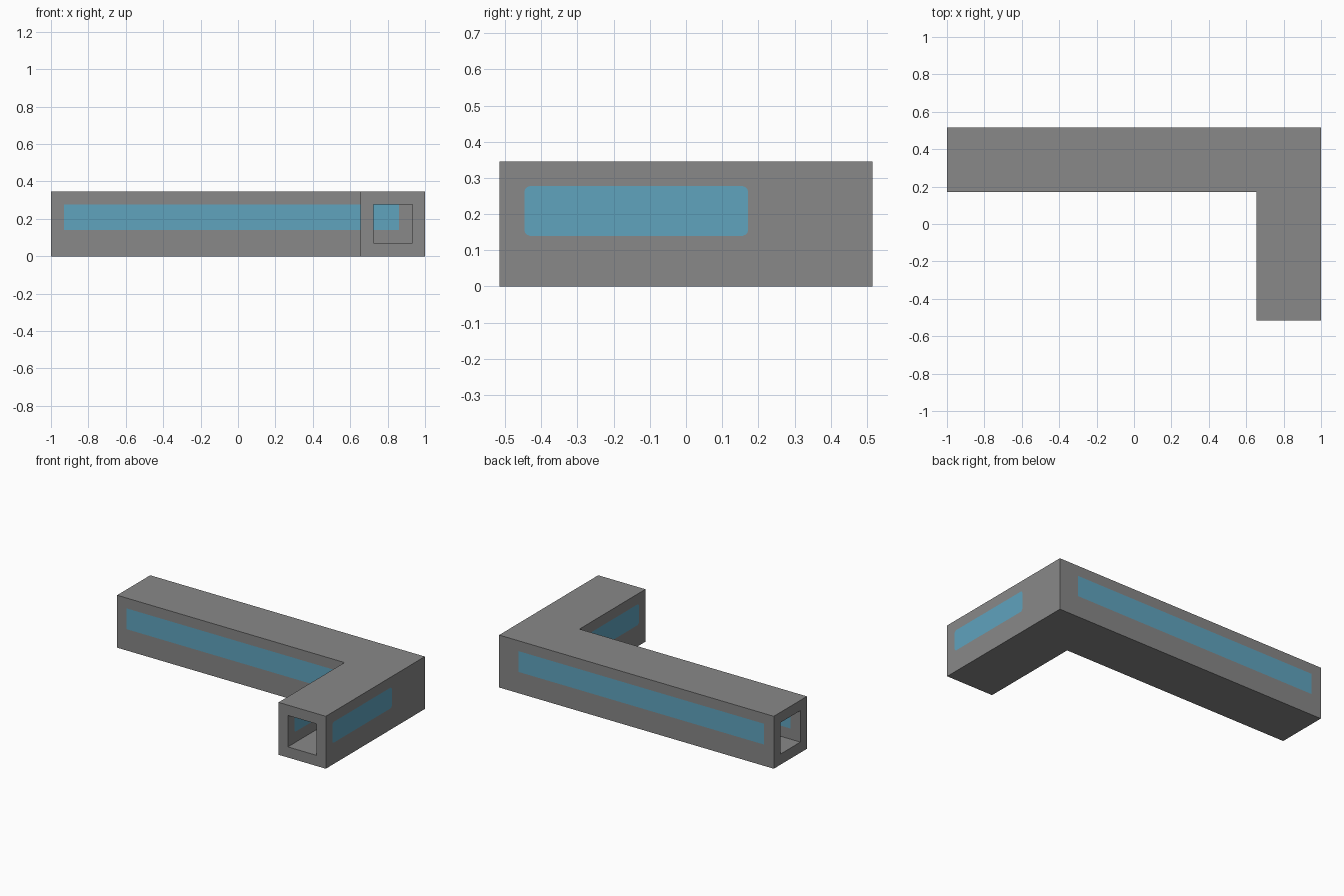
import bpy, bmesh
from math import cos, sin, radians
from mathutils import Vector

if "Cube" in bpy.data.objects:
    bpy.data.objects.remove(bpy.data.objects["Cube"], do_unlink=True)


def material(name, colour):
    m = bpy.data.materials.new(name)
    m.use_nodes = True
    m.diffuse_color = colour
    m.node_tree.nodes["Principled BSDF"].inputs["Base Color"].default_value = colour
    return m


def sections(bm, half, z0, z1):
    """Square tube sections at the open end, the mitred corner and the other open end."""
    xc, yc = 0.828, 0.343
    rings = []
    for station in ("far_end", "corner", "near_end"):
        ring = []
        for d, z in ((-half, z0), (half, z0), (half, z1), (-half, z1)):
            x = -1 if station == "far_end" else xc + d
            y = -0.515 if station == "near_end" else yc + d
            ring.append(bm.verts.new((x, y, z)))
        rings.append(ring)
    return rings


def bridge(bm, a, b):
    for i in range(4):
        j = (i + 1) % 4
        bm.faces.new((a[i], a[j], b[j], b[i]))


def window_planes(axis, lo, hi, z0, z1, radius):
    """Outward planes bounding a rounded rectangle in the wall."""
    planes = []
    for k, (u, z) in enumerate(((hi, z1), (lo, z1), (lo, z0), (hi, z0))):
        su, sz = (1 if u == hi else -1), (1 if z == z1 else -1)
        centre = axis * (u - su * radius) + Vector((0, 0, z - sz * radius))
        for a in ((0, 22.5, 45, 67.5) if radius else (0,)):
            t = radians(90 * k + a)
            n = axis * cos(t) + Vector((0, 0, sin(t)))
            planes.append((centre + n * radius, n))
    return planes


def paint_window(bm, on_wall, planes):
    """Cut the window outline into the chosen walls and colour the inside."""
    for co, no in planes:
        walls = [f for f in bm.faces if on_wall(f)]
        geom = set(walls)
        for f in walls:
            geom.update(f.edges, f.verts)
        bmesh.ops.bisect_plane(bm, geom=list(geom), plane_co=co, plane_no=no, dist=1e-5)
        bm.normal_update()
    for f in bm.faces:
        c = f.calc_center_median()
        if on_wall(f) and all((c - co).dot(no) < 0 for co, no in planes):
            f.material_index = 1


# Hollow corner passage
bm = bmesh.new()
outer = sections(bm, 0.172, 0, 0.345)
inner = sections(bm, 0.104, 0.07, 0.277)
for tube in (outer, inner):
    bridge(bm, tube[0], tube[1])
    bridge(bm, tube[1], tube[2])
for end in (0, 2):
    bridge(bm, outer[end], inner[end])
bmesh.ops.recalc_face_normals(bm, faces=bm.faces)
bm.normal_update()

# Long windows in the main wing, inside and outside
paint_window(bm, lambda f: abs(f.normal.y) > 0.9 and f.calc_center_median().y > 0,
             window_planes(Vector((1, 0, 0)), -0.93, 0.86, 0.14, 0.277, 0))
# Rounded windows in the short wing
paint_window(bm, lambda f: abs(f.normal.x) > 0.9 and f.calc_center_median().x > 0,
             window_planes(Vector((0, 1, 0)), -0.447, 0.172, 0.14, 0.277, 0.018))

mesh = bpy.data.meshes.new("corner_passage")
bm.to_mesh(mesh)
bm.free()
mesh.materials.append(material("wall grey", (0.246, 0.246, 0.246, 1)))
mesh.materials.append(material("window blue", (0.115, 0.367, 0.515, 1)))
passage = bpy.data.objects.new("corner_passage", mesh)
bpy.context.collection.objects.link(passage)
